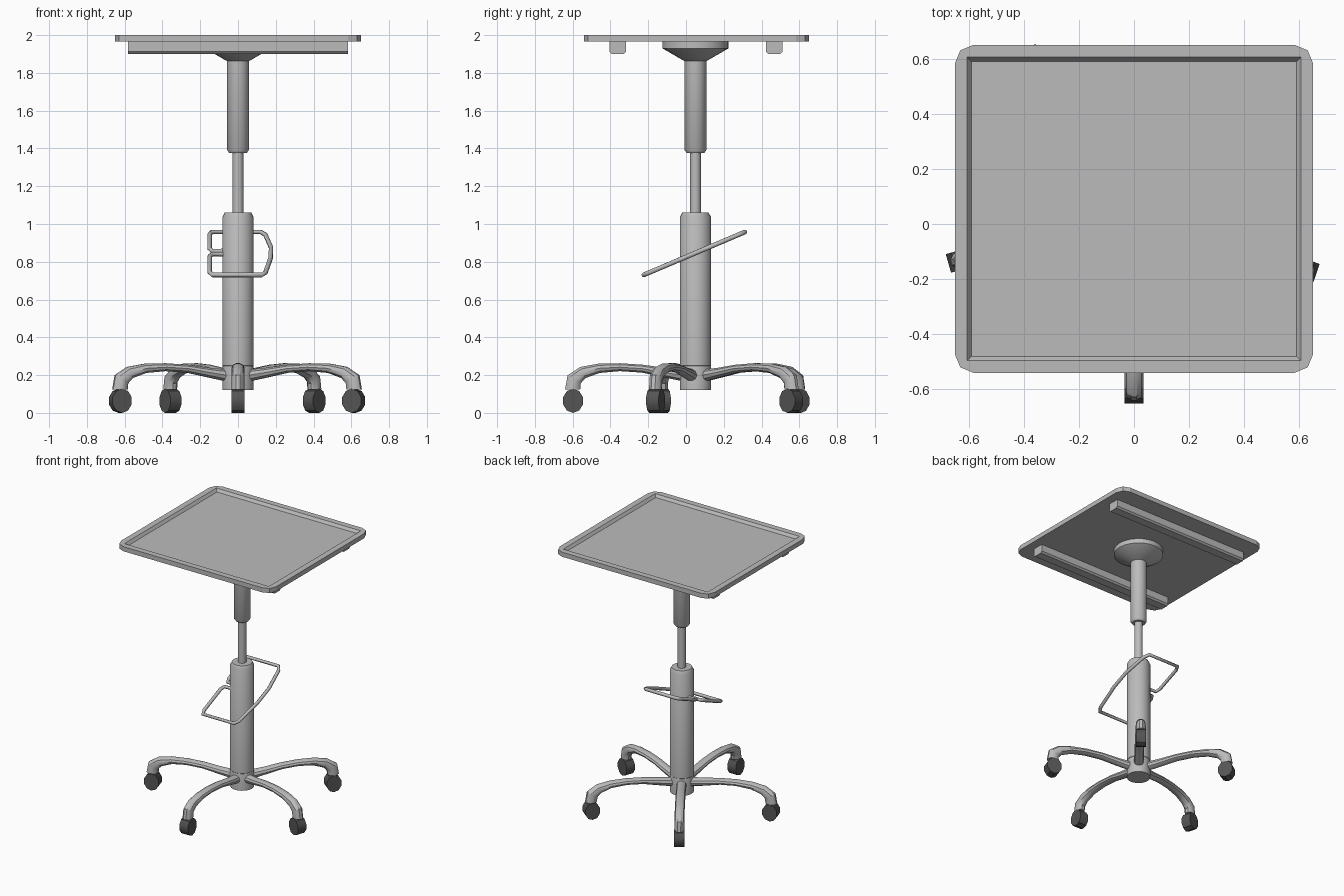
import bpy, bmesh, math
from mathutils import Vector, Matrix

if "Cube" in bpy.data.objects:
    bpy.data.objects.remove(bpy.data.objects["Cube"])

CY = 0.05  # the column stands slightly behind the origin


def material(name, value):
    m = bpy.data.materials.new(name)
    m.use_nodes = True
    colour = (value, value, value, 1)
    m.diffuse_color = colour
    m.node_tree.nodes["Principled BSDF"].inputs["Base Color"].default_value = colour
    return m


grey = material("light grey metal", 0.5)
dark = material("dark grey rubber", 0.09)


def finish(name, bm, mat, smooth=True):
    bmesh.ops.recalc_face_normals(bm, faces=bm.faces)
    mesh = bpy.data.meshes.new(name)
    bm.to_mesh(mesh)
    bm.free()
    mesh.materials.append(mat)
    ob = bpy.data.objects.new(name, mesh)
    bpy.context.collection.objects.link(ob)
    if smooth:
        bpy.ops.object.select_all(action="DESELECT")
        ob.select_set(True)
        bpy.context.view_layer.objects.active = ob
        bpy.ops.object.shade_smooth_by_angle(angle=math.radians(35))
    return ob


def skin(bm, rings):
    """Join rings of points into a closed skin."""
    rows = [[bm.verts.new(p) for p in ring] for ring in rings]
    n = len(rows[0])
    for a, b in zip(rows, rows[1:]):
        for i in range(n):
            j = (i + 1) % n
            bm.faces.new((a[i], a[j], b[j], b[i]))
    bm.faces.new(rows[0][::-1])
    bm.faces.new(rows[-1])


def turned(name, profile, sides=24):
    """Solid of revolution about the column axis from (radius, z) pairs."""
    bm = bmesh.new()
    turns = [2 * math.pi * i / sides for i in range(sides)]
    skin(bm, [[(r * math.cos(t), CY + r * math.sin(t), z) for t in turns]
              for r, z in profile])
    return finish(name, bm, grey)


def box(bm, size, centre):
    m = Matrix.Translation(centre) @ Matrix.Diagonal((*size, 1))
    return bmesh.ops.create_cube(bm, size=1, matrix=m)["verts"]


# Tray: slab with rounded corners and a shallow recess with sloping walls
bm = bmesh.new()
box(bm, (1.3, 1.19, 0.035), (0, 0.055, 1.9825))
corners = [e for e in bm.edges if abs(e.verts[0].co.z - e.verts[1].co.z) > 0.01]
bmesh.ops.bevel(bm, geom=corners, offset=0.068, segments=2, profile=0.5,
                affect="EDGES")
top = max(bm.faces, key=lambda f: f.calc_center_median().z)
rim = list(top.verts)
bmesh.ops.delete(bm, geom=[top], context="FACES_ONLY")


def rectangle(x, y, z):
    return [bm.verts.new((sx * x, 0.055 + sy * y, z))
            for sx, sy in ((-1, -1), (1, -1), (1, 1), (-1, 1))]


lip = rectangle(0.605, 0.55, 2.0)
floor = rectangle(0.59, 0.535, 1.98)
bm.faces.new(floor)
for i in range(4):
    j = (i + 1) % 4
    bm.faces.new((lip[i], lip[j], floor[j], floor[i]))
    # Each rim side takes the two outer corner arcs nearest its ends
    a, b = lip[i].co, lip[j].co
    arcs = []
    for c in (a, b):
        sx, sy = math.copysign(1, c.x), math.copysign(1, c.y - 0.055)
        arcs.append([v for v in rim if v.co.x * sx > 0 and (v.co.y - 0.055) * sy > 0])
    along = (b - a).normalized()
    first = sorted(arcs[0], key=lambda v: v.co.dot(along))
    last = sorted(arcs[1], key=lambda v: v.co.dot(along))
    mid_a, mid_b = first[1], last[1]
    bm.faces.new((lip[j], lip[i], mid_a, first[2], last[0], mid_b))
finish("tray", bm, grey, smooth=False)

# Rails under the tray
for name, y in (("front_rail", -0.362), ("back_rail", 0.467)):
    bm = bmesh.new()
    box(bm, (1.165, 0.088, 0.067), (0, y, 1.9335))
    low = [e for e in bm.edges if all(v.co.z < 1.91 for v in e.verts)
           and abs(e.verts[0].co.x - e.verts[1].co.x) > 0.5]
    bmesh.ops.bevel(bm, geom=low, offset=0.012, segments=1, affect="EDGES")
    finish(name, bm, grey, smooth=False)

# Telescopic column
turned("tray_mount", [(0.175, 1.966), (0.175, 1.93), (0.058, 1.862)])
turned("upper_tube", [(0.058, 1.88), (0.058, 1.392), (0.046, 1.375)])
turned("piston_rod", [(0.029, 1.4), (0.029, 1.04)], 16)
turned("lower_column", [(0.07, 1.06), (0.083, 1.035), (0.083, 0.25), (0.075, 0.24)])
turned("base_hub", [(0.08, 0.25), (0.083, 0.24), (0.083, 0.12)])

# Foot ring: a bent rod lying in one sloping plane, ending inside the column
outline = [(-0.05, 0.84), (-0.138, 0.84), (-0.15, 0.828), (-0.15, 0.745),
           (-0.135, 0.73), (0.125, 0.73), (0.145, 0.742), (0.173, 0.82),
           (0.175, 0.875), (0.145, 0.943), (0.12, 0.958), (-0.138, 0.958),
           (-0.15, 0.945), (-0.15, 0.87), (-0.138, 0.857), (-0.05, 0.857)]
curve = bpy.data.curves.new("foot_ring", "CURVE")
curve.dimensions = "3D"
curve.bevel_depth = 0.0125
curve.bevel_resolution = 1
curve.use_fill_caps = True
spline = curve.splines.new("POLY")
spline.points.add(len(outline) - 1)
for p, (x, z) in zip(spline.points, outline):
    p.co = (x, -0.225 + (z - 0.73) * 2.36, z, 1)
curve.materials.append(grey)
bpy.context.collection.objects.link(bpy.data.objects.new("foot_ring", curve))

# Five arched legs with a caster each
spine = [(0.06, 0.198), (0.16, 0.213), (0.28, 0.234), (0.4, 0.242), (0.51, 0.236),
         (0.595, 0.214), (0.642, 0.178), (0.65, 0.125)]
thick = [0.033, 0.027, 0.022, 0.022, 0.026, 0.034, 0.043, 0.042]


def leg_mesh():
    bm = bmesh.new()
    rings = []
    for i, (r, z) in enumerate(spine):
        a = Vector(spine[max(i - 1, 0)])
        b = Vector(spine[min(i + 1, len(spine) - 1)])
        t = (b - a).normalized()
        if i == len(spine) - 1:
            t = Vector((0, -1))
        ring = []
        for k in range(10):
            u = 2 * math.pi * k / 10
            h = thick[i] * math.sin(u)
            ring.append((r - t.y * h, 0.034 * math.cos(u), z + t.x * h))
        rings.append(ring)
    skin(bm, rings)
    return bm


def wheel_mesh():
    bm = bmesh.new()
    place = Matrix.Translation((0.648, 0, 0.064)) @ Matrix.Rotation(math.pi / 2, 4, "X")
    bmesh.ops.create_cone(bm, cap_ends=True, segments=10, radius1=0.064,
                          radius2=0.064, depth=0.07, matrix=place)
    bmesh.ops.scale(bm, vec=(0.86, 1, 1), space=Matrix.Translation((-0.648, 0, 0)),
                    verts=bm.verts)
    return bm


for n, angle in enumerate((-90, -19, 51.5, 123.5, 196), 1):
    spot = Matrix.Translation((0, CY, 0)) @ Matrix.Rotation(math.radians(angle), 4, "Z")
    for name, bm, mat in (("leg", leg_mesh(), grey), ("caster", wheel_mesh(), dark)):
        bm.transform(spot)
        finish(f"{name}_{n}", bm, mat)
